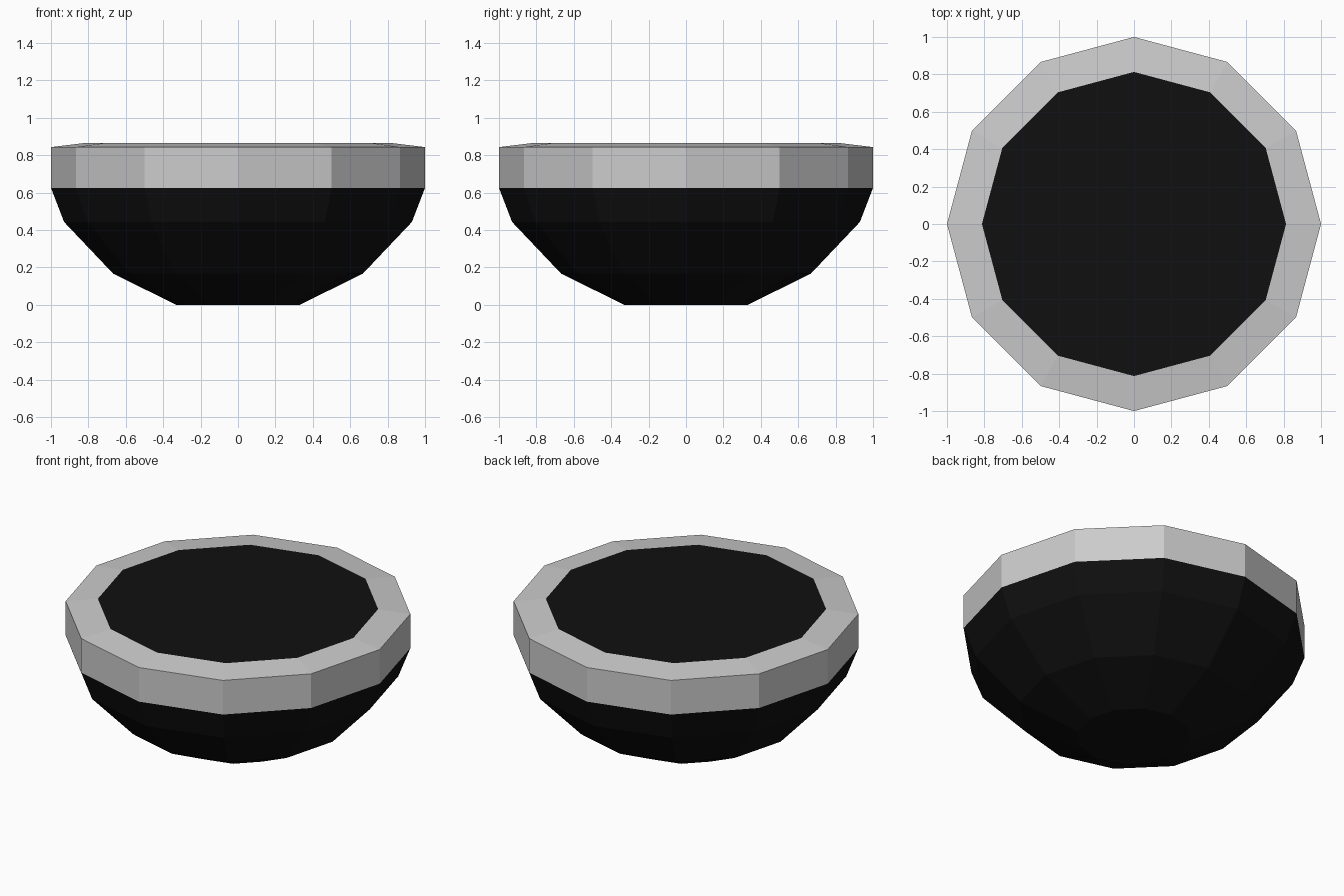
import bpy, bmesh, math

if "Cube" in bpy.data.objects:
    bpy.data.objects.remove(bpy.data.objects["Cube"])

SIDES = 12


def material(name, color):
    m = bpy.data.materials.new(name)
    m.diffuse_color = color
    m.use_nodes = True
    m.node_tree.nodes["Principled BSDF"].inputs["Base Color"].default_value = m.diffuse_color
    return m


def lathe(name, profile, mats, mat_of_band, top_mat, bottom_mat):
    """Spin an (r, z) profile into a flat-faced, capped solid."""
    bm = bmesh.new()
    rings = []
    for r, z in profile:
        rings.append([bm.verts.new((r * math.cos(2 * math.pi * i / SIDES),
                                    r * math.sin(2 * math.pi * i / SIDES), z))
                      for i in range(SIDES)])
    for k in range(len(rings) - 1):
        a, b = rings[k], rings[k + 1]
        for i in range(SIDES):
            j = (i + 1) % SIDES
            bm.faces.new((a[i], a[j], b[j], b[i])).material_index = mat_of_band[k]
    bm.faces.new(rings[0][::-1]).material_index = bottom_mat
    bm.faces.new(rings[-1]).material_index = top_mat
    mesh = bpy.data.meshes.new(name)
    bm.to_mesh(mesh)
    bm.free()
    for m in mats:
        mesh.materials.append(m)
    obj = bpy.data.objects.new(name, mesh)
    bpy.context.collection.objects.link(obj)
    return obj


black = material("black", (0.005, 0.005, 0.005, 1))
grey = material("grey", (0.8, 0.8, 0.8, 1))

# Round-bottomed black bowl, grey rim band, flat black top
profile = [(0.33, 0), (0.667, 0.166), (0.93, 0.443), (1, 0.625),
           (1, 0.843), (0.813, 0.866)]
lathe("bowl", profile, [black, grey], [0, 0, 0, 1, 1], 0, 0)
